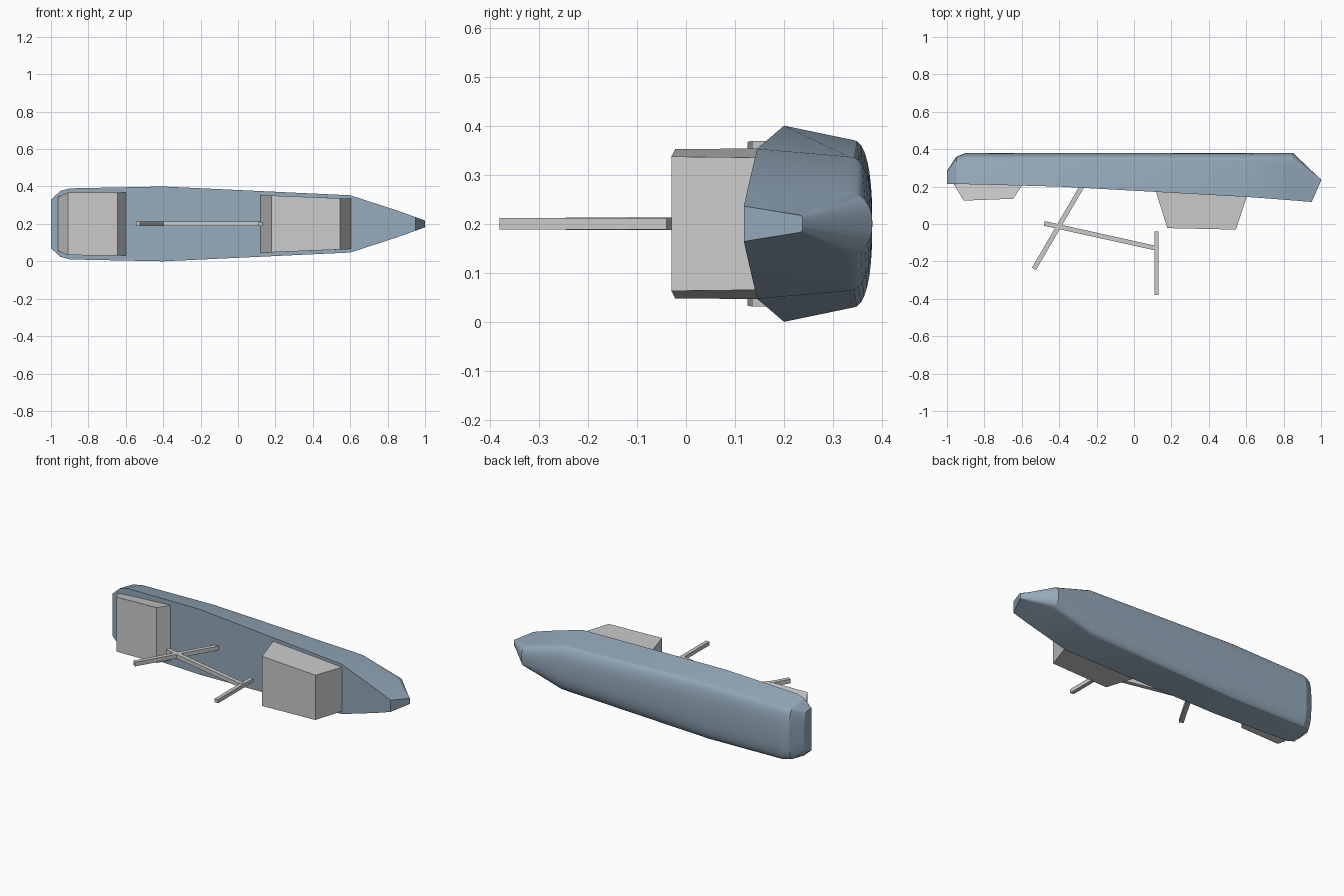
import bpy, bmesh
from math import sin, cos, pi
from mathutils import Vector

if "Cube" in bpy.data.objects:
    bpy.data.objects.remove(bpy.data.objects["Cube"])

ZC = 0.2  # centre line height; the boat lies on its side, keel towards +y


def make(name, verts, faces, mat=None):
    me = bpy.data.meshes.new(name)
    bm = bmesh.new()
    vs = [bm.verts.new(v) for v in verts]
    for f in faces:
        bm.faces.new([vs[i] for i in f])
    bmesh.ops.recalc_face_normals(bm, faces=bm.faces)
    bm.to_mesh(me)
    bm.free()
    ob = bpy.data.objects.new(name, me)
    bpy.context.collection.objects.link(ob)
    if mat:
        me.materials.append(mat)
    return ob


def loft(name, rings, mat=None):
    n = len(rings[0])
    verts = [v for r in rings for v in r]
    faces = [(a * n + i, a * n + (i + 1) % n, (a + 1) * n + (i + 1) % n, (a + 1) * n + i)
             for a in range(len(rings) - 1) for i in range(n)]
    faces += [tuple(range(n)), tuple(range(len(verts) - n, len(verts)))]
    return make(name, verts, faces, mat)


# Hull: lofted stations (x, deck y, deck half width, chine y, chine half width, keel y)
stations = [
    (-1.00, 0.215, 0.130, 0.262, 0.125, 0.285),
    (-0.95, 0.214, 0.176, 0.325, 0.155, 0.360),
    (-0.90, 0.213, 0.190, 0.340, 0.162, 0.380),
    (-0.40, 0.200, 0.200, 0.340, 0.171, 0.380),
    (0.60, 0.145, 0.153, 0.332, 0.137, 0.380),
    (0.85, 0.126, 0.072, 0.325, 0.062, 0.380),
    (0.95, 0.118, 0.036, 0.260, 0.030, 0.285),
    (1.00, 0.230, 0.018, 0.234, 0.017, 0.238),
]


def hull_ring(x, yd, wd, yc, wc, yk):
    half = [(yd, wd)]
    for i in range(9):  # rounded bilge from chine to keel
        a = i / 8 * pi / 2
        half.append((yc + (yk - yc) * sin(a) ** 0.9, wc * cos(a) ** 0.8 if i < 8 else 0))
    pts = half + [(y, -w) for y, w in half[-2::-1]]
    return [(x, y, ZC + w) for y, w in pts]


blue = bpy.data.materials.new("hull_blue")
blue.diffuse_color = (0.30, 0.40, 0.50, 1)
blue.use_nodes = True
blue.node_tree.nodes["Principled BSDF"].inputs["Base Color"].default_value = blue.diffuse_color
hull = loft("hull", [hull_ring(*s) for s in stations], blue)
bpy.context.view_layer.objects.active = hull
hull.select_set(True)
bpy.ops.object.shade_smooth_by_angle(angle=0.3)
hull.select_set(False)


# Deck houses: side profile as (x, y, half width), mirrored about the centre line
def house(name, profile):
    loft(name, [[(x, y, ZC + s * w) for x, y, w in profile] for s in (1, -1)])


house("aft_cabin", [(-0.97, 0.24, 0.135), (-0.96, 0.205, 0.145), (-0.91, 0.125, 0.167),
                    (-0.645, 0.135, 0.169), (-0.60, 0.205, 0.169), (-0.60, 0.24, 0.169)])
house("forward_cabin", [(0.12, 0.20, 0.154), (0.12, 0.165, 0.154), (0.178, -0.022, 0.152),
                        (0.545, -0.03, 0.137), (0.605, 0.15, 0.135), (0.605, 0.18, 0.135)])


# Crane rig: square bars between two points in the centre plane
def bar(name, a, b, t=0.0125):
    a, b = Vector((*a, ZC)), Vector((*b, ZC))
    d = (b - a).normalized()
    u, w = Vector((-d.y, d.x, 0)) * t, Vector((0, 0, t))
    loft(name, [[p + u + w, p + u - w, p - u - w, p - u + w] for p in (a, b)])


bar("crane_post", (-0.535, -0.24), (-0.27, 0.215))
bar("crane_boom", (-0.48, 0.003), (0.12, -0.13))
bar("crane_crossbar", (0.12, -0.38), (0.12, -0.04), 0.0115)
